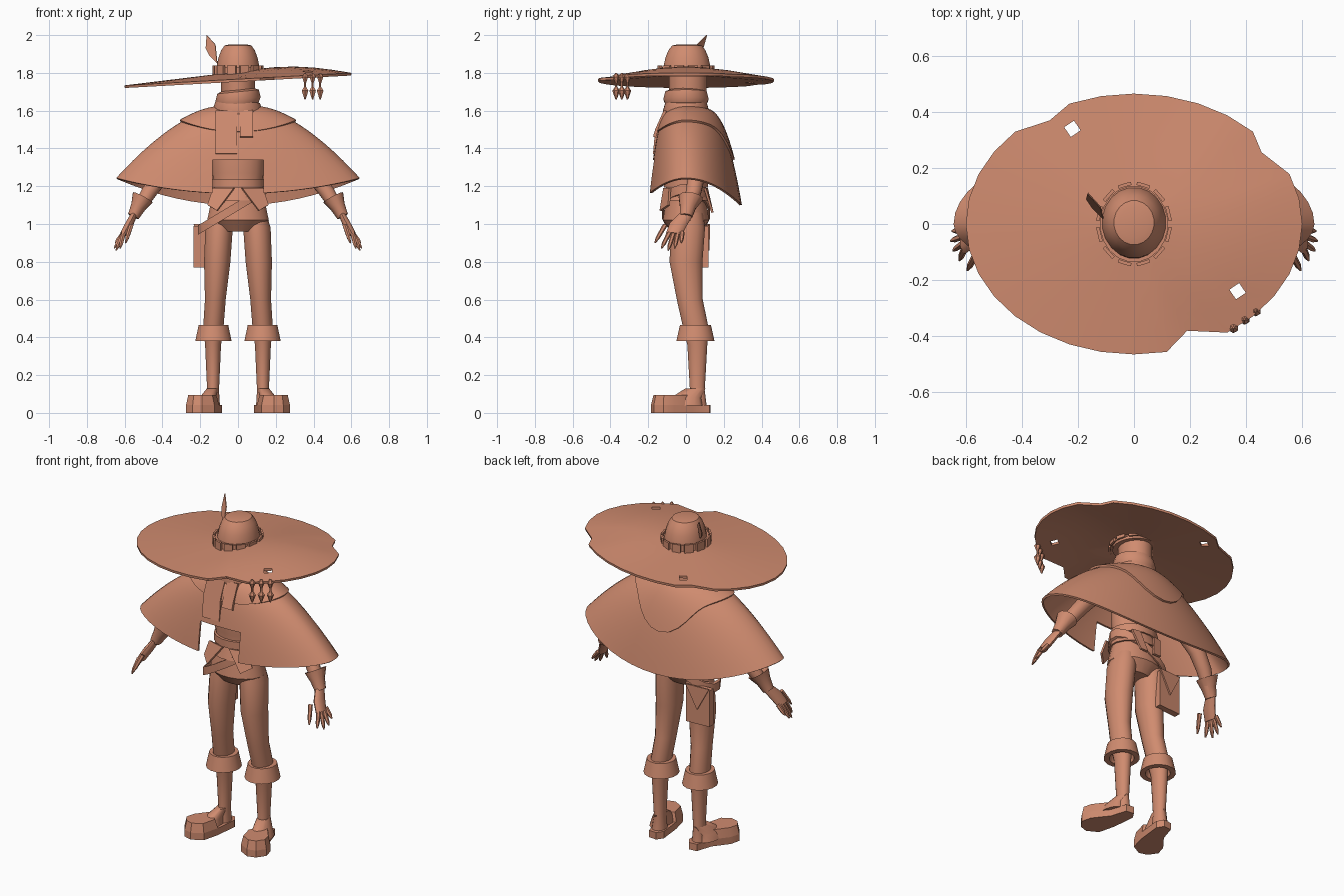
import bpy, bmesh
from math import sin, cos, pi
from mathutils import Vector

if "Cube" in bpy.data.objects:
    bpy.data.objects.remove(bpy.data.objects["Cube"], do_unlink=True)

clay = bpy.data.materials.new("terracotta clay")
clay.use_nodes = True
clay.diffuse_color = (.63, .26, .16, 1)
clay.node_tree.nodes["Principled BSDF"].inputs["Base Color"].default_value = clay.diffuse_color
UP = Vector((0, 0, 1))


def finish(name, bm, thickness=0, cutters=(), angle=.7):
    """Turn a bmesh into a shaded object, with optional thickness and cut-outs."""
    bmesh.ops.remove_doubles(bm, verts=bm.verts, dist=.0001)
    bmesh.ops.recalc_face_normals(bm, faces=bm.faces)
    mesh = bpy.data.meshes.new(name)
    bm.to_mesh(mesh)
    bm.free()
    mesh.materials.append(clay)
    part = bpy.data.objects.new(name, mesh)
    bpy.context.collection.objects.link(part)
    bpy.ops.object.select_all(action="DESELECT")
    part.select_set(True)
    bpy.context.view_layer.objects.active = part
    if thickness:
        solid = part.modifiers.new("thickness", "SOLIDIFY")
        solid.thickness, solid.offset = thickness, 0
        bpy.ops.object.modifier_apply(modifier=solid.name)
    for cutter in cutters:
        cut = part.modifiers.new("cut", "BOOLEAN")
        cut.operation, cut.object = "DIFFERENCE", cutter
        bpy.ops.object.modifier_apply(modifier=cut.name)
        bpy.data.objects.remove(cutter, do_unlink=True)
    bpy.ops.object.shade_smooth_by_angle(angle=angle)


def skin(bm, rings):
    """Bridge closed rings of points with quads."""
    rings = [[bm.verts.new(point) for point in ring] for ring in rings]
    count = len(rings[0])
    for low, high in zip(rings, rings[1:]):
        for i in range(count):
            j = (i + 1) % count
            bm.faces.new((low[i], low[j], high[j], high[i]))
    return rings


def loft(name, rows, deep=1, segments=16, side=1, axis=UP, caps=True, slope=0, angle=.7):
    """Stack elliptical rings; each row is x, y, z and half width."""
    turn = UP.rotation_difference(Vector(axis))
    rings = []
    for x, y, z, radius in rows:
        ring = []
        for i in range(segments):
            t = 2 * pi * (i + .5) / segments
            point = Vector((x, y, z)) + turn @ Vector((radius * cos(t), radius * deep * sin(t), 0))
            ring.append((point.x * side, point.y, point.z + slope * point.x))
        rings.append(ring)
    bm = bmesh.new()
    rings = skin(bm, rings)
    if caps:
        bm.faces.new(rings[0])
        bm.faces.new(rings[-1])
    finish(name, bm, angle=angle)


def band(name, x, y, z, radius, height, wall, flare=0, **options):
    """A hollow ring of cloth or leather."""
    top, low, wide = z + height / 2, z - height / 2, radius + flare
    section = ((top, radius), (low, wide), (low, wide - wall), (top, radius - wall), (top, radius))
    loft(name, [(x, y, height_at, r) for height_at, r in section], caps=False, **options)


def plate(name, points, thickness=.012):
    bm = bmesh.new()
    bm.faces.new([bm.verts.new(point) for point in points])
    finish(name, bm, thickness)


def prism(name, outline, low, high, side=1, taper=1):
    middle = sum((Vector(point) for point in outline), Vector((0, 0))) / len(outline)
    rings = []
    for z, scale in ((low, 1), (high, taper)):
        ring = [middle + (Vector(point) - middle) * scale for point in outline]
        rings.append([(point.x * side, point.y, z) for point in ring])
    bm = bmesh.new()
    for ring in skin(bm, rings):
        bm.faces.new(ring)
    finish(name, bm, angle=.5)


def spindle(name, x, y, z, radius, height):
    shape = ((height, .2), (height * .3, 1), (-height, .2))
    loft(name, [(x, y, z + rise, radius * part) for rise, part in shape], segments=6, angle=.3)


def hole_cutter(location, size, spin=0):
    bpy.ops.mesh.primitive_cube_add(size=1, location=location, rotation=(0, 0, spin))
    cutter = bpy.context.object
    cutter.name, cutter.scale, cutter.hide_render = "hole_cutter", size, True
    return cutter


# Wide tilted hat brim with ragged notches and two holes
notches = {3: (.455, .255), 11: (-.3, .37), 26: (.19, -.38)}
rings = []
for step in range(1, 7):
    f = step / 6
    ring = []
    for k in range(32):
        t = pi * k / 16
        x, y = notches.get(k, (.6 * cos(t), .465 * sin(t)))
        rise = .03 * sin(pi * f) * max(0, cos(t))
        ring.append((x * f, y * f, 1.8 - .04 * f + .055 * x * f + rise))
    rings.append(ring)
bm = bmesh.new()
skin(bm, rings)
holes = [hole_cutter((x, y, 1.8), (.042, .042, .3), .6) for x, y in ((.37, -.24), (-.22, .34))]
finish("hat_brim", bm, .014, holes)

# Crown, segmented band and feather
crown = ((1.78, .118), (1.83, .115), (1.88, .105), (1.92, .09), (1.945, .072), (1.95, .05))
loft("hat_crown", [(0, .005, z, radius) for z, radius in crown], deep=1.1, segments=20)
band("hat_band", 0, 0, 1.815, .122, .035, .012, deep=1.12, segments=20)
for k in range(12):
    start, end = [pi * (k + part) / 6 for part in (.15, .85)]
    corners = ((start, 1.79), (end, 1.79), (end, 1.84), (start, 1.84))
    plate("hat_band_tile", [(.13 * cos(t), .146 * sin(t), z) for t, z in corners])
plate("hat_feather", [(-.11, .02, 1.85), (-.15, .06, 1.89), (-.17, .09, 1.93),
                      (-.165, .11, 2), (-.12, .06, 1.95)], .005)

# Three hanging charms on the brim
for k in range(3):
    x, y = .355 + .04 * k, .03 * k - .37
    spindle("charm_bead", x, y, 1.77, .019, .03)
    spindle("charm_drop", x, y, 1.695, .02, .035)
    loft("charm_cord", [(x, y, z, .006) for z in (1.7, 1.75)], segments=6)

# Head, wrapped scarf and hanging scarf ends
loft("head", [(0, .01, 1.55, .08), (0, .01, 1.66, .09), (0, .01, 1.8, .092)], deep=1.12)
lower_wrap = ((1.56, .125), (1.6, .135), (1.65, .118), (1.655, .09))
loft("scarf_lower", [(0, 0, z, radius) for z, radius in lower_wrap], deep=.92, slope=-.08)
upper_wrap = ((1.63, .11), (1.66, .122), (1.7, .112), (1.71, .09))
loft("scarf_upper", [(0, 0, z, radius) for z, radius in upper_wrap], slope=.1)
for name, left, right, bottom in (("scarf_end_long", -.12, -.005, 1.37),
                                  ("scarf_end_short", .01, .08, 1.46)):
    fall = ((-.11, 1.6), (-.155, 1.5), (-.167, bottom))
    plate(name, [(left, y, z) for y, z in fall] + [(right, y, z) for y, z in reversed(fall)], .016)


# Poncho and its folded upper layer, wider at the sides and longest at the back
def cape(name, length, grow=1, lift=0, cutters=()):
    rings = []
    for step in range(13):
        ring = []
        for k in range(48):
            angle = pi * k / 24
            s = sin(angle)
            t = step / 12 * length(s)
            depth = .09 + (.2 if s > 0 else .1) * t ** .6
            side_height = 1.61 - .37 * t ** 1.6
            end_height = 1.6 - .5 * t ** 1.4 if s > 0 else 1.58 - .42 * t ** 1.4
            z = side_height + (end_height - side_height) * s * s
            ring.append(((.1 + .54 * t) * cos(angle) * grow, depth * s * grow, z + lift))
        rings.append(ring)
    bm = bmesh.new()
    skin(bm, rings)
    finish(name, bm, .012, cutters)


cape("poncho", lambda s: 1, cutters=[hole_cutter((0, -.3, 1.14), (.27, .5, .4))])
cape("poncho_fold", lambda s: .36 + .28 * max(0, s) ** 8, 1.04, .008)

# Torso, hips and belts
body = ((1.57, .11), (1.5, .15), (1.33, .14), (1.27, .138), (1.2, .125),
        (1.1, .148), (1.02, .165), (.96, .1))
loft("torso", [(0, 0, z, radius) for z, radius in body], deep=.75, segments=20)
band("waist_belt", 0, 0, 1.215, .14, .045, .02, deep=.84)
band("shirt_hem", 0, 0, 1.16, .128, .07, .012, flare=.025, deep=.84)
band("hip_strap", -.03, 0, 1.095, .185, .05, .012, slope=.6, deep=.7)
for side in (1, -1):
    plate("shirt_flap", [(.02 * side, -.115, 1.19), (.13 * side, -.085, 1.19),
                         (.16 * side, -.09, 1.1), (.11 * side, -.135, 1.07)])
    plate("back_strap", [(.05 * side, .11, 1.19), (.1 * side, .1, 1.19),
                         (.07 * side, .14, 1.06), (.02 * side, .14, 1.06)])

# Hip pouch with pointed flap
prism("pouch", [(-.235, .07), (-.085, .085), (-.085, .12), (-.235, .11)], .77, .99)
plate("pouch_flap", [(-.235, .113, 1), (-.085, .123, 1), (-.16, .12, .86)], .009)

# Mirrored limbs
sole = [(.085, .09), (.11, .13), (.16, .125), (.19, .03), (.26, -.06),
        (.275, -.12), (.24, -.17), (.19, -.185), (.125, -.15), (.1, -.05)]
toe = [point for point in sole if point[1] < .05]
lean = (-.45, .12, .85)
for side, word in ((1, "left_"), (-1, "right_")):
    loft(word + "leg", [(.085, .01, 1.06, .065), (.1, .01, .98, .074), (.11, 0, .8, .071),
                        (.12, .02, .6, .056), (.13, .05, .46, .055), (.132, .06, .36, .043),
                        (.132, .06, .12, .032), (.135, .06, .04, .04)], deep=1.25, side=side)
    band(word + "trouser_cuff", .13, .05, .422, .08, .085, .03, flare=.018, deep=1.05, side=side)
    prism(word + "sole", sole, 0, .042, side)
    prism(word + "toe_cap", toe, .042, .095, side, .85)
    loft(word + "foot", [(.165, -.01, .04, .055), (.16, 0, .08, .045), (.135, .05, .13, .03)],
         deep=1.8, side=side)

    # Sleeve, flared guard and open hand
    loft(word + "arm", [(.17, .03, 1.52, .06), (.41, .055, 1.25, .046), (.47, .04, 1.17, .042),
                        (.55, 0, 1.04, .028)], segments=12, side=side, axis=lean)
    loft(word + "wrist_guard", [(.505, .025, 1.13, .035), (.505, .025, 1.14, .06),
                                (.53, .01, 1.09, .04), (.555, 0, 1.04, .031)],
         deep=1.1, segments=12, side=side, axis=lean)
    loft(word + "palm", [(.55, 0, 1.05, .018), (.575, -.04, 1, .022), (.605, -.065, .945, .02)],
         deep=2.1, segments=10, side=side, axis=lean)
    for k in range(5):
        u = k / 4
        thumb = .04 if k == 0 else 0
        root = Vector((.605 - thumb, .09 * u - .11, .955 + thumb))
        tip = Vector((.595 + .06 * sin(2 * u), .14 * u - .165, .9 - .04 * sin(pi * u)))
        rows = [(*root.lerp(tip, f), radius) for f, radius in ((0, .013), (.7, .011), (1, .004))]
        loft(word + "finger", rows, segments=6, side=side, axis=root - tip)
